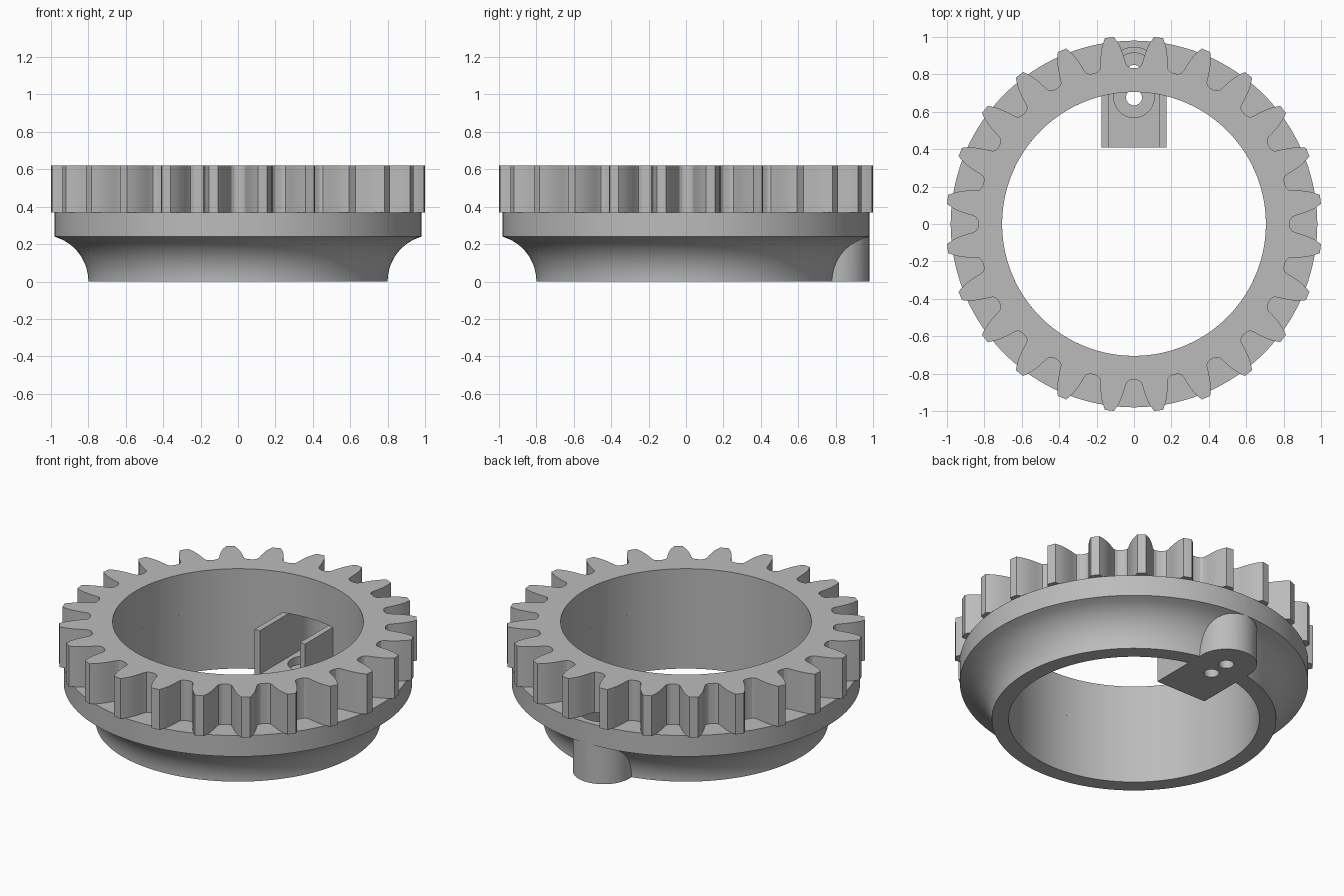
import bpy
import bmesh
from math import cos, sin, pi, atan2, hypot, radians, sqrt

cube = bpy.data.objects.get("Cube")
if cube:
    bpy.data.objects.remove(cube, do_unlink=True)

# Single flat colour
grey = bpy.data.materials.new("light grey")
grey.use_nodes = True
colour = (0.5, 0.5, 0.5, 1)
grey.diffuse_color = colour
grey.node_tree.nodes["Principled BSDF"].inputs["Base Color"].default_value = colour

# Shared dimensions
BORE, FLANGE = 0.705, 0.98
FLANGE_LOW, FLANGE_TOP, GEAR_TOP = 0.24, 0.37, 0.62
BOSS_Y, INNER_SCREW_Y, BRACKET_FRONT = 0.807, 0.677, 0.41
FLOOR = 0.1


def make_object(name, bm):
    bmesh.ops.recalc_face_normals(bm, faces=bm.faces)
    mesh = bpy.data.meshes.new(name)
    bm.to_mesh(mesh)
    bm.free()
    mesh.materials.append(grey)
    obj = bpy.data.objects.new(name, mesh)
    bpy.context.collection.objects.link(obj)
    return obj


def bridge_rings(bm, rings):
    """Join closed rings of vertices in a loop, giving a closed tube."""
    count = len(rings[0])
    for a, b in zip(rings, rings[1:] + rings[:1]):
        for i in range(count):
            j = (i + 1) % count
            bm.faces.new((a[i], a[j], b[j], b[i]))


def lathe(name, profile, steps):
    bm = bmesh.new()
    angles = [2 * pi * i / steps for i in range(steps)]
    rings = [[bm.verts.new((r * cos(a), r * sin(a), z)) for a in angles] for r, z in profile]
    bridge_rings(bm, rings)
    return make_object(name, bm)


def extrude(name, outline, z0, z1):
    bm = bmesh.new()
    low = [bm.verts.new((x, y, z0)) for x, y in outline]
    high = [bm.verts.new((x, y, z1)) for x, y in outline]
    bm.faces.new(low)
    bm.faces.new(high)
    for i in range(len(low)):
        j = (i + 1) % len(low)
        bm.faces.new((low[i], low[j], high[j], high[i]))
    return make_object(name, bm)


def tongue(radius, front, steps=40):
    """Straight-sided outline with a round back end around the boss centre."""
    arc = [(radius * cos(pi * i / steps), BOSS_Y + radius * sin(pi * i / steps))
           for i in range(steps + 1)]
    return [(radius, front)] + arc + [(-radius, front)]


def circle(radius, y, steps=40):
    return [(radius * cos(2 * pi * i / steps), y + radius * sin(2 * pi * i / steps))
            for i in range(steps)]


def combine(target, tool, operation):
    mod = target.modifiers.new(operation.lower(), 'BOOLEAN')
    mod.operation, mod.solver, mod.object = operation, 'EXACT', tool
    bpy.ops.object.select_all(action='DESELECT')
    bpy.context.view_layer.objects.active = target
    target.select_set(True)
    bpy.ops.object.modifier_apply(modifier=mod.name)
    bpy.data.objects.remove(tool, do_unlink=True)


def smooth(obj):
    bpy.ops.object.select_all(action='DESELECT')
    bpy.context.view_layer.objects.active = obj
    obj.select_set(True)
    bpy.ops.object.shade_smooth_by_angle(angle=radians(20))


# Base collar: concave neck below a plain flange
neck = []
for i in range(17):
    z = FLANGE_LOW * i / 16
    neck.append((1.05 - sqrt(0.25 ** 2 - z * z), z))
collar = lathe("collar", [(BORE, 0)] + neck + [(FLANGE, FLANGE_TOP), (BORE, FLANGE_TOP)], 192)

# Screw bracket: tongue reaching into the bore, rounded boss at the back
combine(collar, extrude("bracket", tongue(0.173, BRACKET_FRONT), 0, FLANGE_TOP), 'UNION')

# Channel between the bracket walls, then counterbores and screw holes
combine(collar, extrude("channel", tongue(0.137, 0.3), FLOOR, 0.5), 'DIFFERENCE')
for y in (INNER_SCREW_Y, BOSS_Y):
    combine(collar, extrude("counterbore", circle(0.108, y), 0.05, 0.2), 'DIFFERENCE')
    combine(collar, extrude("screw_hole", circle(0.043, y), -0.1, 0.2), 'DIFFERENCE')
collar.name = "collar_with_bracket"
smooth(collar)

# Gear ring: one half gap is mirrored, then repeated around the ring
TEETH = 24
half_gap = [(0.107, 1.0), (0.083, 0.965), (0.071, 0.94), (0.061, 0.915), (0.051, 0.885),
            (0.044, 0.86), (0.036, 0.844), (0.02, 0.835)]
gap = [(-x, y) for x, y in half_gap] + [(0, 0.833)] + half_gap[::-1]
outline = []
for t in range(TEETH):
    for x, y in gap:
        outline.append((hypot(x, y), atan2(x, y) + 2 * pi * t / TEETH))

bm = bmesh.new()
rings = []
for outer, z in ((False, FLANGE_TOP), (True, FLANGE_TOP), (True, GEAR_TOP), (False, GEAR_TOP)):
    rings.append([bm.verts.new(((r if outer else BORE) * sin(a),
                                (r if outer else BORE) * cos(a), z)) for r, a in outline])
bridge_rings(bm, rings)
gear = make_object("gear_ring", bm)
smooth(gear)
